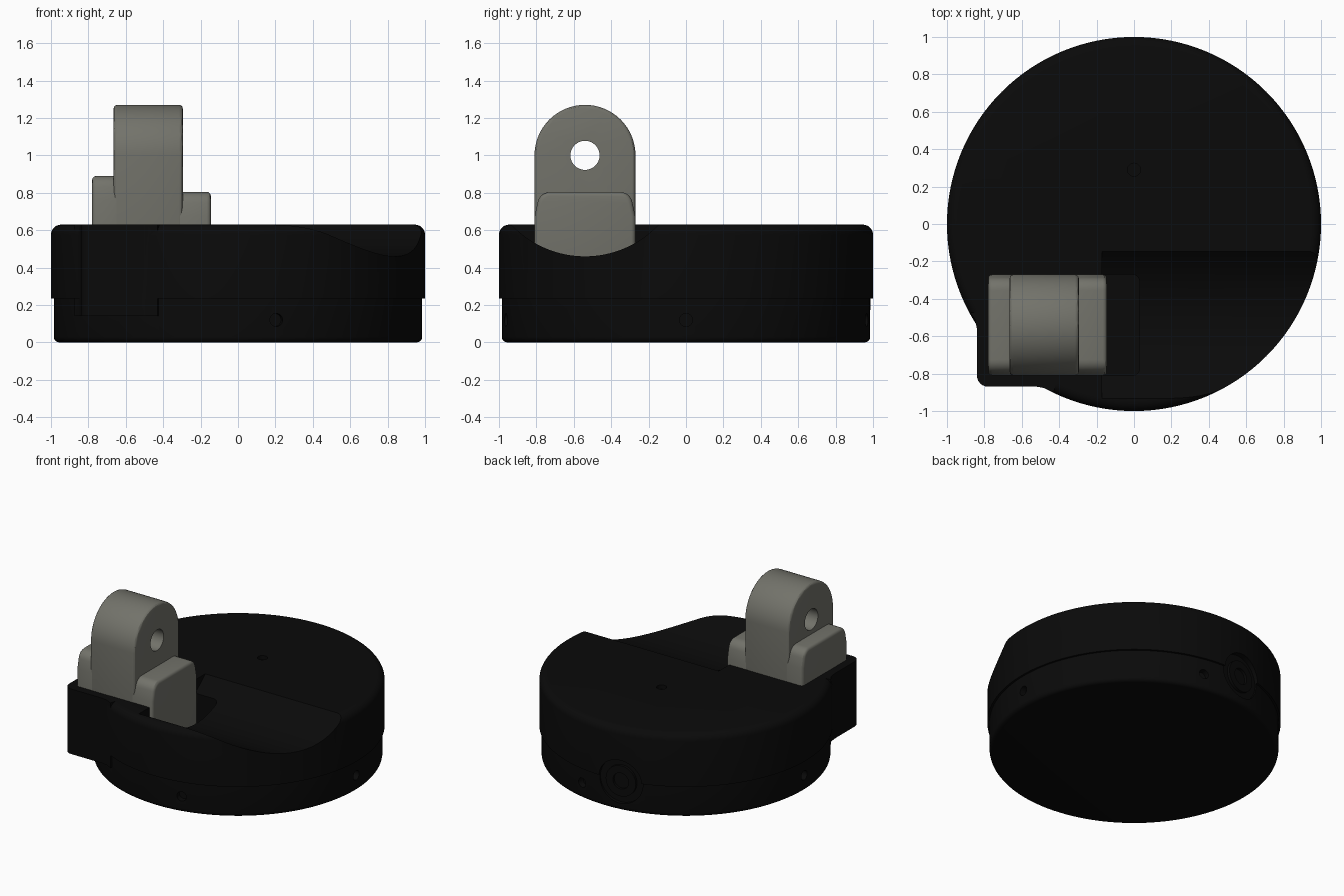
import bpy, bmesh, math
from mathutils import Matrix, Vector

if "Cube" in bpy.data.objects:
    bpy.data.objects.remove(bpy.data.objects["Cube"])


def material(name, rgb):
    m = bpy.data.materials.new(name)
    m.diffuse_color = (*rgb, 1)
    m.use_nodes = True
    m.node_tree.nodes["Principled BSDF"].inputs["Base Color"].default_value = m.diffuse_color
    return m


BLACK = material("black_plastic", (0.003, 0.003, 0.003))
GREY = material("warm_grey", (0.17, 0.17, 0.145))


def add_object(name, bm, mat):
    bmesh.ops.recalc_face_normals(bm, faces=bm.faces)
    me = bpy.data.meshes.new(name)
    bm.to_mesh(me)
    bm.free()
    me.materials.append(mat)
    ob = bpy.data.objects.new(name, me)
    bpy.context.collection.objects.link(ob)
    return ob


def activate(ob):
    bpy.ops.object.select_all(action='DESELECT')
    ob.select_set(True)
    bpy.context.view_layer.objects.active = ob


def prism(name, points, vec, mat):
    """Closed outline extruded along vec."""
    bm = bmesh.new()
    f = bm.faces.new([bm.verts.new(p) for p in points])
    r = bmesh.ops.extrude_face_region(bm, geom=[f])
    bmesh.ops.translate(bm, vec=Vector(vec),
                        verts=[v for v in r["geom"] if isinstance(v, bmesh.types.BMVert)])
    return add_object(name, bm, mat)


def cylinder(name, centre, axis, radius, depth, mat, segs=32):
    bm = bmesh.new()
    rot = Vector((0, 0, 1)).rotation_difference(Vector(axis)).to_matrix().to_4x4()
    bmesh.ops.create_cone(bm, cap_ends=True, segments=segs, radius1=radius, radius2=radius,
                          depth=depth, matrix=Matrix.Translation(centre) @ rot)
    return add_object(name, bm, mat)


def lathe(name, profile, mat, segs=128):
    bm = bmesh.new()
    rings = [[bm.verts.new((r * math.cos(math.tau * i / segs), r * math.sin(math.tau * i / segs), z))
              for i in range(segs)] for r, z in profile]
    for a, b in zip(rings, rings[1:]):
        for i in range(segs):
            j = (i + 1) % segs
            bm.faces.new((a[i], a[j], b[j], b[i]))
    bm.faces.new(rings[0])
    bm.faces.new(rings[-1])
    return add_object(name, bm, mat)


def arc(cx, cy, r, a0, a1, n):
    return [(cx + r * math.cos(math.radians(a0 + (a1 - a0) * i / n)),
             cy + r * math.sin(math.radians(a0 + (a1 - a0) * i / n))) for i in range(n + 1)]


def boolean(ob, other, op='DIFFERENCE'):
    m = ob.modifiers.new("cut", 'BOOLEAN')
    m.object, m.operation, m.solver = other, op, 'EXACT'
    activate(ob)
    bpy.ops.object.modifier_apply(modifier=m.name)
    bpy.data.objects.remove(other)


def bevel(ob, width, segs=3):
    m = ob.modifiers.new("bevel", 'BEVEL')
    m.width, m.segments, m.limit_method, m.angle_limit = width, segs, 'ANGLE', math.radians(50)
    activate(ob)
    bpy.ops.object.modifier_apply(modifier=m.name)


def smooth(ob, angle=30):
    activate(ob)
    bpy.ops.object.shade_smooth_by_angle(angle=math.radians(angle))


def radial(phi, r, z):
    a = math.radians(phi)
    return Vector((r * math.cos(a), r * math.sin(a), z))


# Round body: upper drum with rounded rim over a slightly narrower base
body = lathe("round_body",
             arc(0.955, 0.03, 0.03, -90, 0, 4)
             + [(0.985, 0.235), (1.0, 0.235)]
             + arc(0.945, 0.575, 0.055, 0, 90, 6), BLACK)

# Squared corner housing beside the lever, blended into the drum
outline = ([(-0.3, -0.3), (-0.75, -0.45), (-0.875, -0.475), (-0.85, -0.51), (-0.84, -0.56)]
           + arc(-0.78, -0.81, 0.06, 180, 270, 6)
           + [(-0.52, -0.87), (-0.48, -0.877), (-0.43, -0.9), (-0.4, -0.8)])
housing = prism("corner_housing", [(x, y, 0.14) for x, y in outline], (0, 0, 0.489), BLACK)
boolean(body, housing, 'UNION')

# Curved clearance trough for the swinging lever, centred on the pivot
PIVOT_Y, PIVOT_Z = -0.54, 1.0
boolean(body, cylinder("trough_cutter", (0.63, PIVOT_Y, PIVOT_Z), (1, 0, 0), 0.54, 1.6, BLACK, 128))

# Slot in the trough floor next to the lever
slot = arc(-0.01, -0.77, 0.04, -90, 0, 4) + arc(-0.01, -0.31, 0.04, 0, 90, 4) + [(-0.2, -0.27), (-0.2, -0.81)]
boolean(body, prism("slot_cutter", [(x, y, 0.3) for x, y in slot], (0, 0, 0.5), BLACK))

# Screw holes around the base and a small one in the top
for phi in (0, -78, 79, 180):
    boolean(body, cylinder("screw_cutter", radial(phi, 1.0, 0.12), radial(phi, 1, 0), 0.035, 0.12, BLACK, 24))
boolean(body, cylinder("top_hole_cutter", (0, 0.29, 0.63), (0, 0, 1), 0.035, 0.06, BLACK, 24))

# Round port recess at the back
PORT = 98
boolean(body, cylinder("port_cutter", radial(PORT, 1.05, 0.22), radial(PORT, 1, 0), 0.165, 0.18, BLACK, 48))
smooth(body)
port = cylinder("port_button", radial(PORT, 0.94, 0.22), radial(PORT, 1, 0), 0.115, 0.08, BLACK, 48)
boolean(port, cylinder("port_hole_cutter", radial(PORT, 0.99, 0.22), radial(PORT, 1, 0), 0.06, 0.06, BLACK, 32))
smooth(port)

# Lever: rounded pivot lug with a through hole
Y0, Y1 = -0.81, -0.27
lug_profile = [(Y0, 0.3), (Y1, 0.3)] + arc(PIVOT_Y, PIVOT_Z, 0.27, 0, 180, 32)
lug = prism("pivot_lug", [(-0.665, y, z) for y, z in lug_profile], (0.37, 0, 0), GREY)
bevel(lug, 0.02)
boolean(lug, cylinder("pivot_hole_cutter", (-0.48, PIVOT_Y, PIVOT_Z), (1, 0, 0), 0.078, 1, GREY, 32))
smooth(lug)

# Lower shoulders on both sides of the lug
for name, x0, x1, top in (("outer_shoulder", -0.78, -0.6, 0.89), ("inner_shoulder", -0.36, -0.145, 0.805)):
    r = 0.07
    prof = ([(Y0 + 0.001, 0.3), (Y1 - 0.001, 0.3), (Y1 - 0.001, top - 0.13)]
            + arc(Y1 - 0.015 - r, top - r, r, 10, 90, 6)
            + arc(Y0 + 0.015 + r, top - r, r, 90, 170, 6) + [(Y0 + 0.001, top - 0.13)])
    shoulder = prism(name, [(x0, y, z) for y, z in prof], (x1 - x0, 0, 0), GREY)
    bevel(shoulder, 0.022)
    smooth(shoulder)
